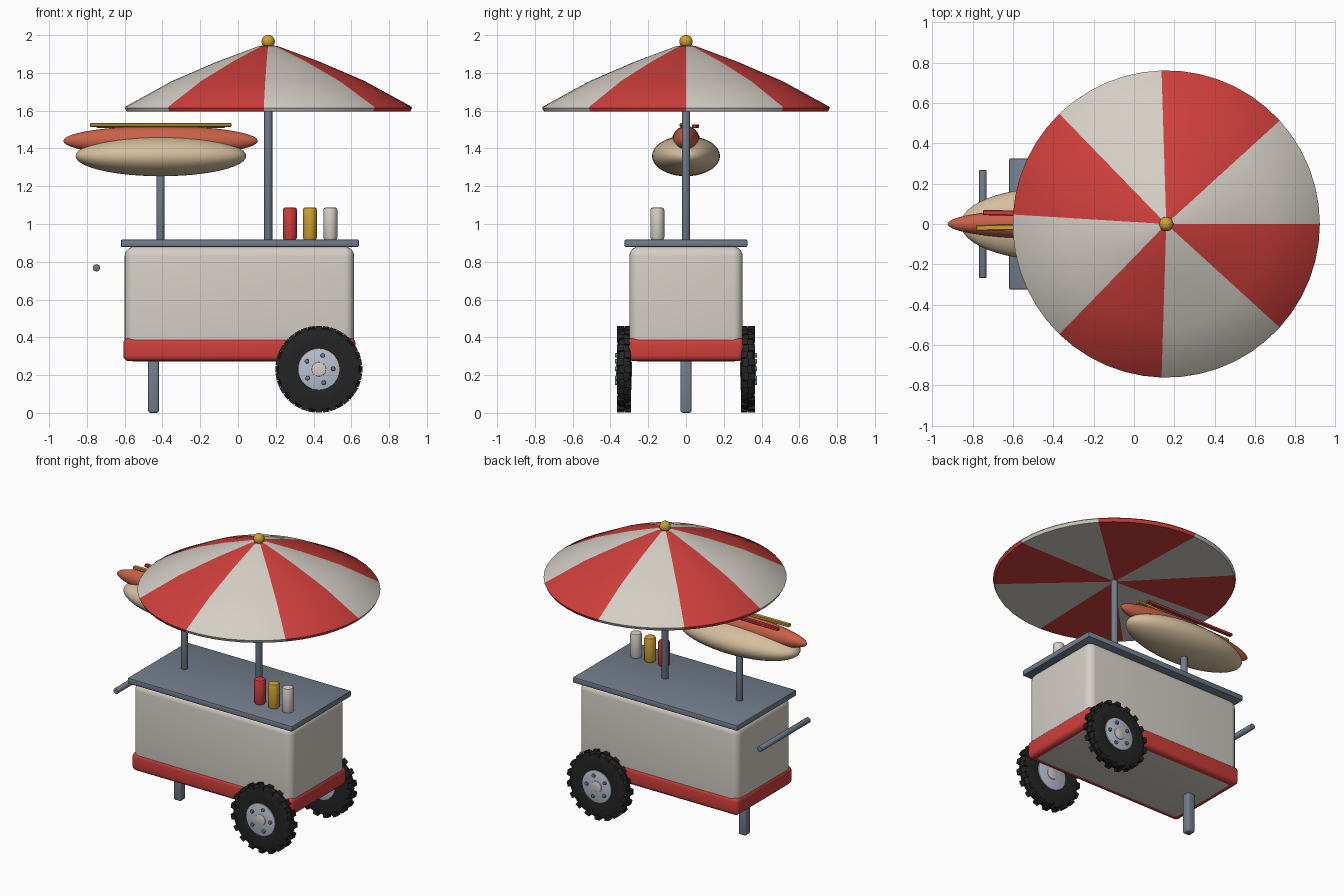
import bpy, bmesh, math
from mathutils import Vector, Matrix

if "Cube" in bpy.data.objects:
    bpy.data.objects.remove(bpy.data.objects["Cube"])


def mat(name, r, g, b):
    m = bpy.data.materials.new(name)
    m.diffuse_color = (r, g, b, 1)
    m.use_nodes = True
    m.node_tree.nodes["Principled BSDF"].inputs["Base Color"].default_value = m.diffuse_color
    return m


CREAM = mat("cream", 0.66, 0.62, 0.56)
RED = mat("red", 0.62, 0.05, 0.045)
STEEL = mat("steel", 0.17, 0.205, 0.26)
YELLOW = mat("mustard_yellow", 0.62, 0.36, 0.03)
BUN = mat("bun_tan", 0.66, 0.51, 0.34)
SAUSAGE = mat("sausage", 0.58, 0.12, 0.065)
BLACK = mat("tyre_black", 0.018, 0.018, 0.018)
SILVER = mat("hub_silver", 0.48, 0.53, 0.62)


def finish(name, bm, mats, angle=35):
    bmesh.ops.recalc_face_normals(bm, faces=bm.faces)
    me = bpy.data.meshes.new(name)
    bm.to_mesh(me)
    bm.free()
    for m in mats:
        me.materials.append(m)
    ob = bpy.data.objects.new(name, me)
    bpy.context.collection.objects.link(ob)
    bpy.ops.object.select_all(action='DESELECT')
    ob.select_set(True)
    bpy.context.view_layer.objects.active = ob
    bpy.ops.object.shade_smooth_by_angle(angle=math.radians(angle))
    return ob


def box(name, lo, hi, m, bevel=0.0, segs=3, rot=0):
    bm = bmesh.new()
    lo, hi = Vector(lo), Vector(hi)
    size = hi - lo
    bmesh.ops.create_cube(bm, size=1, matrix=Matrix.Diagonal((*size, 1)))
    if bevel:
        bmesh.ops.bevel(bm, geom=bm.edges[:], offset=bevel, segments=segs,
                        profile=0.5, affect='EDGES')
    bm.transform(Matrix.Translation((lo + hi) / 2) @ Matrix.Rotation(rot, 4, 'Z'))
    return finish(name, bm, [m])


def spin(profile, n):
    """Lathe an (r, z) profile round z; r = 0 ends become poles."""
    bm = bmesh.new()
    rings = []
    for r, z in profile:
        if r == 0:
            rings.append([bm.verts.new((0, 0, z))] * n)
        else:
            rings.append([bm.verts.new((r * math.cos(2 * math.pi * i / n),
                                        r * math.sin(2 * math.pi * i / n), z))
                          for i in range(n)])
    for a, b in zip(rings, rings[1:]):
        for i in range(n):
            j = (i + 1) % n
            vs = list(dict.fromkeys((a[i], a[j], b[j], b[i])))
            bm.faces.new(vs)
    return bm


def lathe(name, profile, m, matrix, n=24):
    bm = spin(profile, n)
    bm.transform(matrix)
    return finish(name, bm, [m])


def rod(name, r, z0, z1, m, matrix, bevel=0.004, n=20):
    c = bevel * 0.3
    return lathe(name, [(0, z0), (r - bevel, z0), (r - c, z0 + c), (r, z0 + bevel),
                        (r, z1 - bevel), (r - c, z1 - c), (r - bevel, z1), (0, z1)],
                 m, matrix, n)


def ellipsoid(name, centre, radii, m):
    bm = bmesh.new()
    bmesh.ops.create_uvsphere(bm, u_segments=40, v_segments=24, radius=1)
    bm.transform(Matrix.Translation(centre) @ Matrix.Diagonal((*radii, 1))
                 @ Matrix.Rotation(math.pi / 2, 4, 'Y'))
    return finish(name, bm, [m], 60)


T = Matrix.Translation

# Cart body, red skirt, counter, prop leg and push handle
box("cart_body", (-0.60, -0.30, 0.272), (0.615, 0.30, 0.88), CREAM, 0.05, 5)
box("red_skirt", (-0.607, -0.307, 0.274), (0.622, 0.307, 0.398), RED, 0.03, 4)
box("counter", (-0.62, -0.325, 0.878), (0.64, 0.325, 0.918), STEEL, 0.008, 2)
box("prop_leg", (-0.476, -0.029, 0), (-0.419, 0.029, 0.29), STEEL, 0.012, 3)
rod("push_handle", 0.019, -0.267, 0.267, STEEL,
    T((-0.75, 0, 0.768)) @ Matrix.Rotation(math.pi / 2, 4, 'X'))

# Poles
rod("umbrella_pole", 0.022, 0.90, 1.93, STEEL, T((0.16, 0, 0)))
rod("sign_pole", 0.022, 0.90, 1.33, STEEL, T((-0.41, 0, 0)))

# Umbrella: closed dome with eight stripes chosen by face direction
bm = spin([(0, 1.948), (0.05, 1.942), (0.27, 1.86), (0.51, 1.757), (0.757, 1.622),
           (0.762, 1.615), (0.752, 1.595), (0, 1.595)], 51)
for f in bm.faces:
    c = f.calc_center_median()
    a = math.atan2(c.y, c.x) % (2 * math.pi)
    f.material_index = int(a / (math.pi / 4)) % 2
bm.transform(T((0.16, 0, 0)))
finish("umbrella", bm, [CREAM, RED])
ellipsoid("umbrella_finial", (0.16, 0, 1.966), (0.035, 0.035, 0.035), YELLOW)

# Hot dog sign
ellipsoid("bun", (-0.408, 0, 1.36), (0.452, 0.18, 0.107), BUN)
ellipsoid("sausage", (-0.41, 0, 1.44), (0.515, 0.074, 0.079), SAUSAGE)
box("mustard_strip", (-0.784, -0.027, 1.514), (-0.034, 0.001, 1.534), YELLOW, 0.004, 1,
    math.radians(1))
box("ketchup_strip", (-0.75, 0.038, 1.508), (-0.07, 0.064, 1.528), RED, 0.004, 1,
    math.radians(-1))

# Sauce bottles
for x, m, label in ((0.275, RED, "ketchup"), (0.381, YELLOW, "mustard"),
                    (0.489, CREAM, "mayonnaise")):
    rod(label + "_bottle", 0.037, 0.915, 1.088, m, T((x, -0.152, 0)), 0.013)

# Wheels: local +z is the outer side
for side, label in ((-1, "front"), (1, "back")):
    M = T((0.428, side * 0.327, 0.231)) @ Matrix.Rotation(-side * math.pi / 2, 4, 'X')
    lathe(label + "_tyre", [(0.10, -0.03), (0.125, -0.035), (0.19, -0.036), (0.213, -0.029),
                            (0.221, -0.015), (0.221, 0.015), (0.213, 0.029),
                            (0.19, 0.036), (0.125, 0.035), (0.10, 0.03), (0.10, -0.03)],
          BLACK, M, 48)
    # Staggered tread blocks on both shoulders
    bm = bmesh.new()
    count = 18
    for i in range(count * 2):
        z = 0.019 if i % 2 else -0.019
        bmesh.ops.create_cube(bm, size=1, matrix=Matrix.Rotation(i * math.pi / count, 4, 'Z')
                              @ T((0.215, 0, z)) @ Matrix.Diagonal((0.03, 0.036, 0.036, 1)))
    bm.transform(M)
    finish(label + "_tread", bm, [BLACK])
    rod(label + "_hub", 0.11, -0.038, 0.038, SILVER, M, 0.003, 40)
    rod(label + "_hub_cap", 0.038, -0.042, 0.043, CREAM, M, 0.003, 24)
    for k in range(5):
        a = k * math.tau / 5 + side * math.radians(-2)
        rod(f"{label}_bolt_{k}", 0.012, 0.03, 0.05, STEEL,
            M @ T((0.076 * math.cos(a), 0.076 * math.sin(a), 0)), 0.004, 12)
